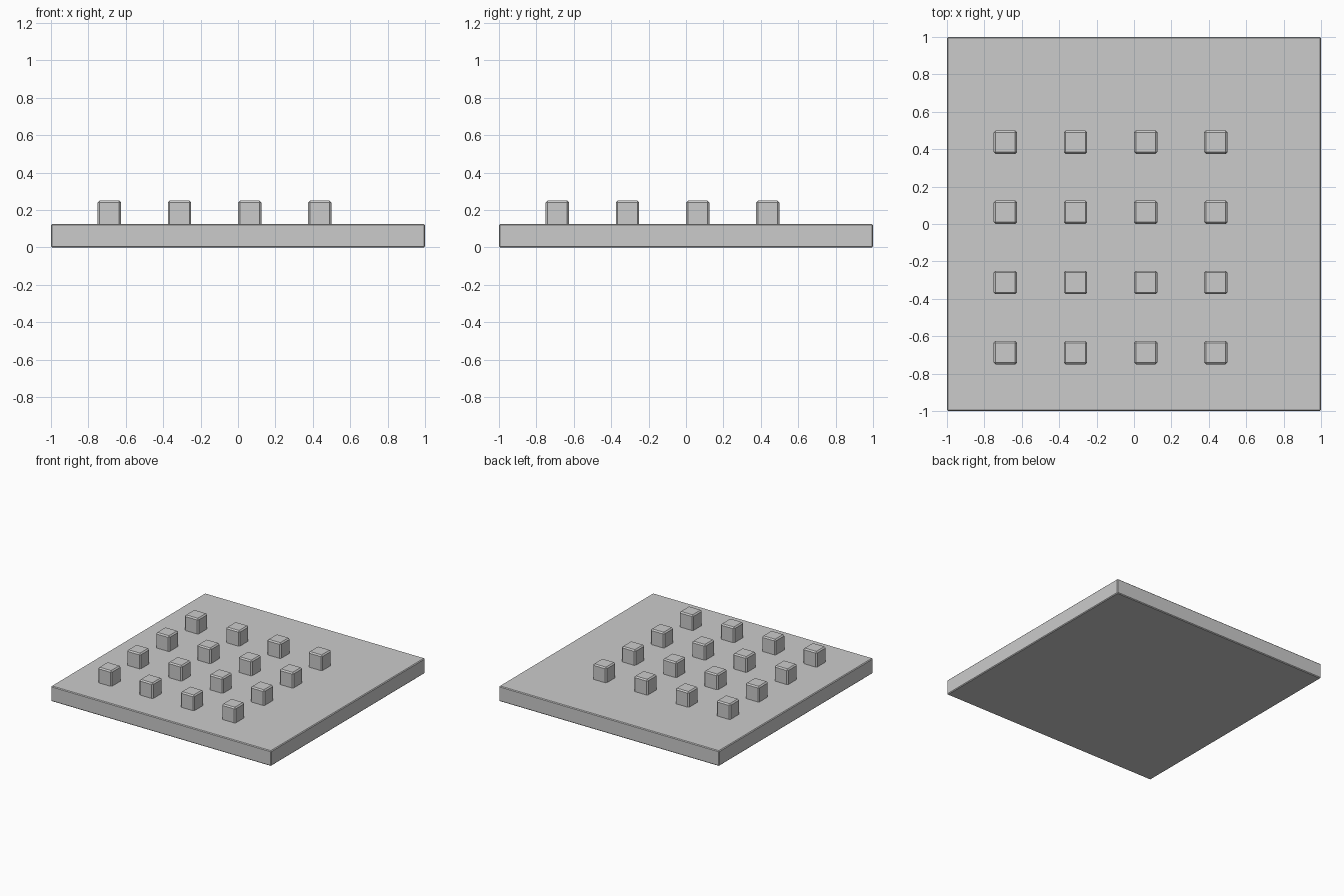
import bpy, bmesh

if "Cube" in bpy.data.objects:
    bpy.data.objects.remove(bpy.data.objects["Cube"])

grey = bpy.data.materials.new("plain_grey")
grey.diffuse_color = (0.6, 0.6, 0.6, 1)
grey.use_nodes = True
grey.node_tree.nodes["Principled BSDF"].inputs["Base Color"].default_value = grey.diffuse_color


def box(name, lo, hi, bevel, skip_bottom=False):
    """Box between two corners, with a small chamfer on its edges."""
    bm = bmesh.new()
    bmesh.ops.create_cube(bm, size=1)
    for v in bm.verts:
        v.co = [lo[i] if v.co[i] < 0 else hi[i] for i in range(3)]
    edges = [e for e in bm.edges
             if not (skip_bottom and all(v.co.z < lo[2] + 1e-5 for v in e.verts))]
    bmesh.ops.bevel(bm, geom=edges, offset=bevel, segments=1,
                    profile=0.5, affect='EDGES')
    mesh = bpy.data.meshes.new(name)
    bm.to_mesh(mesh)
    bm.free()
    mesh.materials.append(grey)
    obj = bpy.data.objects.new(name, mesh)
    bpy.context.collection.objects.link(obj)
    return obj


# Square base plate
box("base_plate", (-1, -1, 0), (1, 1, 0.125), 0.006)

# Four by four grid of small cubes, offset towards the front left
starts = (-0.75, -0.375, 0.0, 0.375)
for row, y in enumerate(starts):
    for col, x in enumerate(starts):
        box(f"cube_stud_{row + 1}_{col + 1}",
            (x, y, 0.12), (x + 0.125, y + 0.125, 0.25), 0.01, skip_bottom=True)
